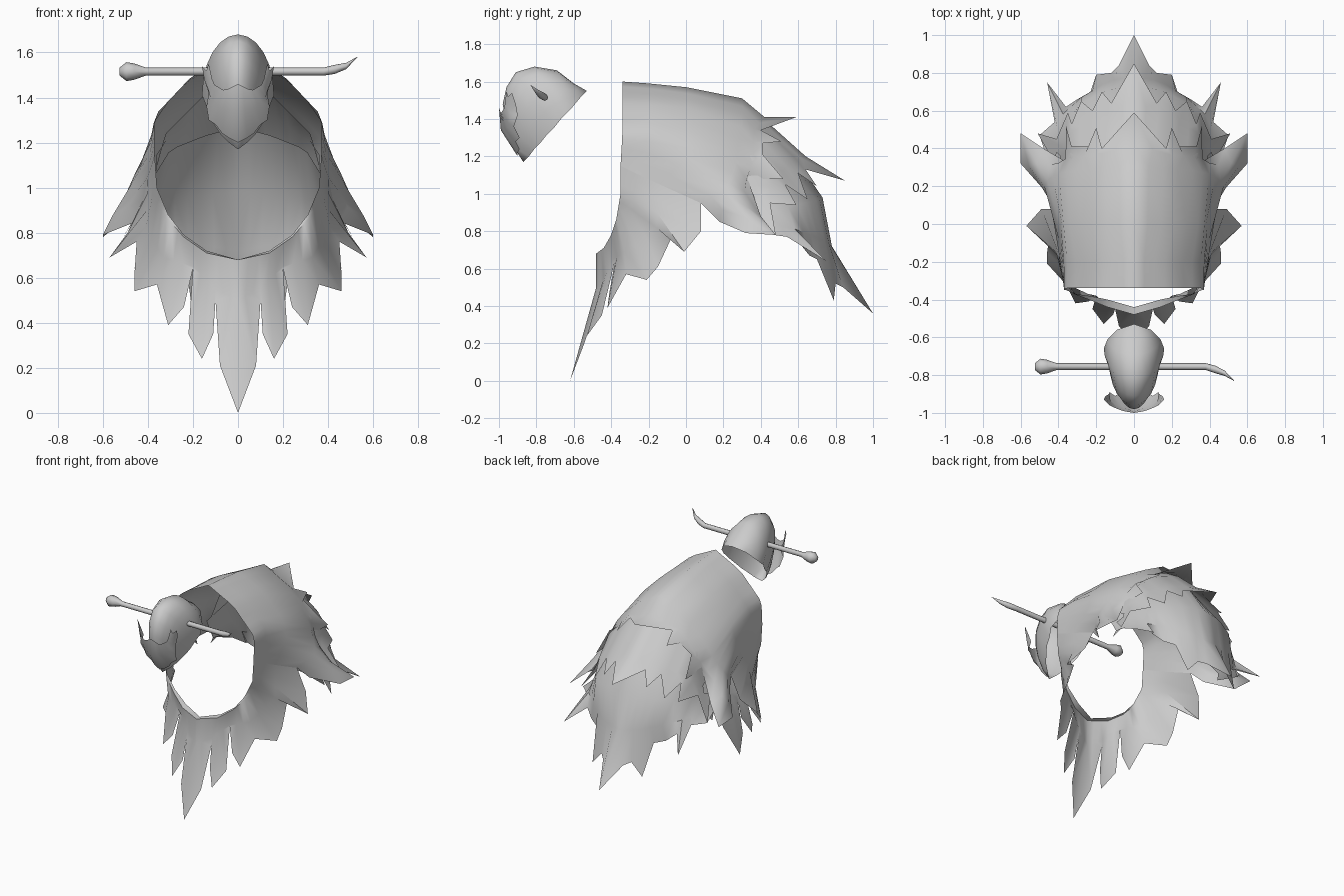
import bpy
import bmesh
import math
from mathutils import Vector

if "Cube" in bpy.data.objects:
    bpy.data.objects.remove(bpy.data.objects["Cube"], do_unlink=True)

grey = bpy.data.materials.new("plain grey")
grey.diffuse_color = (0.6, 0.6, 0.6, 1)
grey.use_nodes = True
grey.node_tree.nodes["Principled BSDF"].inputs["Base Color"].default_value = (0.6, 0.6, 0.6, 1)


def resample(points, count):
    """Spread a row of control points evenly over the wanted number of columns."""
    points = [Vector(p) / 100 for p in points]
    result = []
    for i in range(count):
        t = i * (len(points) - 1) / (count - 1)
        k = min(int(t), len(points) - 2)
        result.append(points[k].lerp(points[k + 1], t - k))
    return result


def sheet(name, rows, centre, mirrored=True, closed=False):
    """Skin neighbouring rows of points, facing away from the centre."""
    bm = bmesh.new()
    grid = [[bm.verts.new(p) for p in row] for row in rows]
    for near, far in zip(grid, grid[1:]):
        columns = len(near)
        for i in range(columns if closed else columns - 1):
            j = (i + 1) % columns
            bm.faces.new((near[i], near[j], far[j], far[i]))
    if closed:
        bm.faces.new(grid[0])
        bm.faces.new(grid[-1])
    bmesh.ops.remove_doubles(bm, verts=bm.verts, dist=0.0005)
    bm.normal_update()
    if closed:
        bmesh.ops.recalc_face_normals(bm, faces=bm.faces)
    else:
        middle = Vector(centre)
        facing = sum((f.calc_center_median() - middle).dot(f.normal) * f.calc_area()
                     for f in bm.faces)
        if facing < 0:
            bmesh.ops.reverse_faces(bm, faces=bm.faces)
    mesh = bpy.data.meshes.new(name)
    bm.to_mesh(mesh)
    bm.free()
    mesh.materials.append(grey)
    obj = bpy.data.objects.new(name, mesh)
    bpy.context.collection.objects.link(obj)
    if mirrored:
        mirror = obj.modifiers.new("Mirror", "MIRROR")
        mirror.use_axis[0] = True
        mirror.use_clip = True
    bpy.ops.object.select_all(action="DESELECT")
    obj.select_set(True)
    bpy.context.view_layer.objects.active = obj
    bpy.ops.object.shade_smooth_by_angle(angle=math.radians(60))
    return obj


def ragged_layer(name, inner_rows, edge, centre=(0, 0.1, 0.95)):
    """A fur layer: smooth inner rows ending in a zigzag edge."""
    count = len(edge)
    rows = [resample(row, count) for row in inner_rows + [edge]]
    return sheet(name, rows, centre)


# Chest ruff: lower half of the neck opening down to the long front points
ragged_layer("chest_ruff", [
    [(0, -44, 68), (14, -40, 72), (24, -38, 79), (31, -37, 88), (36, -35, 100), (37, -35, 115)],
    [(0, -48, 68), (14, -44, 71), (24, -40, 78), (32, -37, 87), (38, -28, 96), (38, -27, 111)],
    [(0, -48, 50), (10, -44, 55), (20, -39, 65), (33, -33, 69), (41, -16, 82), (40, -14, 105)],
], [(0, -62, 0), (8, -54, 21), (10, -45, 50), (11, -48, 35), (16, -53, 24), (22, -45, 35),
    (20, -38, 64), (24, -41, 47), (31, -42, 39), (36, -32, 57), (46, -21, 54),
    (46, -15, 61), (45, -8, 76), (57, -1, 69), (49, 8, 80), (42, 8, 95)])

# Mantle: upper half of the neck opening, over the shoulders to the side flares
ragged_layer("mantle", [
    [(37, -35, 115), (37, -34, 132), (20, -34, 150), (0, -34, 160)],
    [(38, -27, 111), (37, -20, 132), (20, -20, 149), (0, -20, 159)],
    [(40, -14, 105), (39, 0, 119), (37, 0, 131), (20, 0, 148), (0, 0, 157)],
    [(42, 8, 95), (48, 21, 102), (42, 26, 113), (34, 28, 126), (17, 30, 142), (0, 30, 151)],
    [(42, 8, 95), (57, 33, 87), (42, 31, 104), (34, 36, 118), (22, 36, 134), (0, 42, 141)],
], [(42, 8, 95), (45, 18, 85), (60, 32, 79), (60, 48, 78), (48, 40, 88), (36, 33, 108),
    (36, 52, 108), (33, 41, 121), (24, 41, 127), (20, 51, 128), (17, 40, 134), (0, 59, 141)])

# Middle fur layer on the back
ragged_layer("back_layer", [
    [(37, 22, 106), (32, 26, 124), (16, 28, 140), (0, 28, 148)],
    [(39, 36, 98), (34, 40, 118), (17, 43, 131), (0, 45, 137)],
    [(41, 38, 94), (34, 48, 109), (19, 57, 117), (0, 64, 120)],
], [(42, 32, 92), (51, 48, 78), (41, 45, 95), (35, 59, 94), (33, 53, 105), (28, 65, 97),
    (22, 60, 111), (17, 70, 104), (12, 64, 113), (0, 85, 107)])

# Lower skirt on the back with the trailing point
ragged_layer("back_skirt", [
    [(38, 18, 104), (30, 40, 117), (15, 48, 123), (0, 53, 127)],
    [(42, 28, 92), (37, 52, 93), (28, 64, 95), (14, 71, 97), (0, 73, 98)],
    [(44, 34, 84), (40, 56, 82), (28, 67, 78), (13, 76, 74), (0, 78, 72)],
], [(45, 32, 80), (50, 47, 78), (42, 54, 77), (46, 75, 64), (36, 62, 72), (30, 66, 67),
    (23, 70, 65), (20, 79, 43), (12, 80, 52), (8, 84, 50), (0, 100, 36)])

# Skull cap: arched sections from the ridge (y, z) to the open rim (y, z, half width)
sections = [(-53, 155, -53, 155, 0), (-60, 159, -56, 152, 9), (-69, 166, -61, 146, 14),
            (-81, 168, -66, 141, 16), (-91, 165, -70, 136, 14), (-96, 157, -74, 132, 13),
            (-98, 148, -78, 127, 10), (-96, 137, -81, 124, 8), (-92, 125, -84, 120, 4),
            (-87, 117, -87, 117, 0)]
skull_rows = []
for ridge_y, ridge_z, rim_y, rim_z, half in sections:
    rim = Vector((0, rim_y, rim_z)) / 100
    rise = Vector((0, ridge_y, ridge_z)) / 100 - rim
    side = Vector((half, 0, 0)) / 100
    angles = [math.pi / 2 * i / 6 for i in range(7)]
    skull_rows.append([rim + rise * math.cos(a) + side * math.sin(a) for a in angles])
sheet("skull_cap", skull_rows, (0, -0.72, 1.38))

# Jagged mask plate over the beak
ragged_layer("beak_mask", [
    [(0, -100, 146), (6, -99, 143), (11, -97, 146), (13, -96, 155)],
    [(0, -99, 134), (8, -96, 135), (13, -94, 141), (14, -95, 152)],
], [(0, -90, 120), (4, -90, 122), (7, -89, 124), (10, -91, 128), (13, -89, 130),
    (14, -92, 136), (13, -90, 142), (15, -91, 148), (16, -93, 154)], (0, -0.7, 1.4))

# Bone through the skull: knob, shaft and a bent pointed end (position, radius)
stations = [(-52.5, -75.5, 151.5, 1.8), (-49.5, -75.5, 151.5, 4.2), (-46, -75.5, 151.5, 3.6),
            (-41, -75.5, 151.5, 1.8), (38, -75.5, 151.5, 1.8), (43, -77, 152.5, 2),
            (48, -79, 154, 1.4), (53, -83, 158, 0.1)]
bone_rows = []
for x, y, z, radius in stations:
    turns = [math.tau * i / 8 for i in range(8)]
    bone_rows.append([Vector((x, y + radius * math.cos(a), z + radius * math.sin(a))) / 100
                      for a in turns])
sheet("cross_bone", bone_rows, (0, 0, 0), mirrored=False, closed=True)
